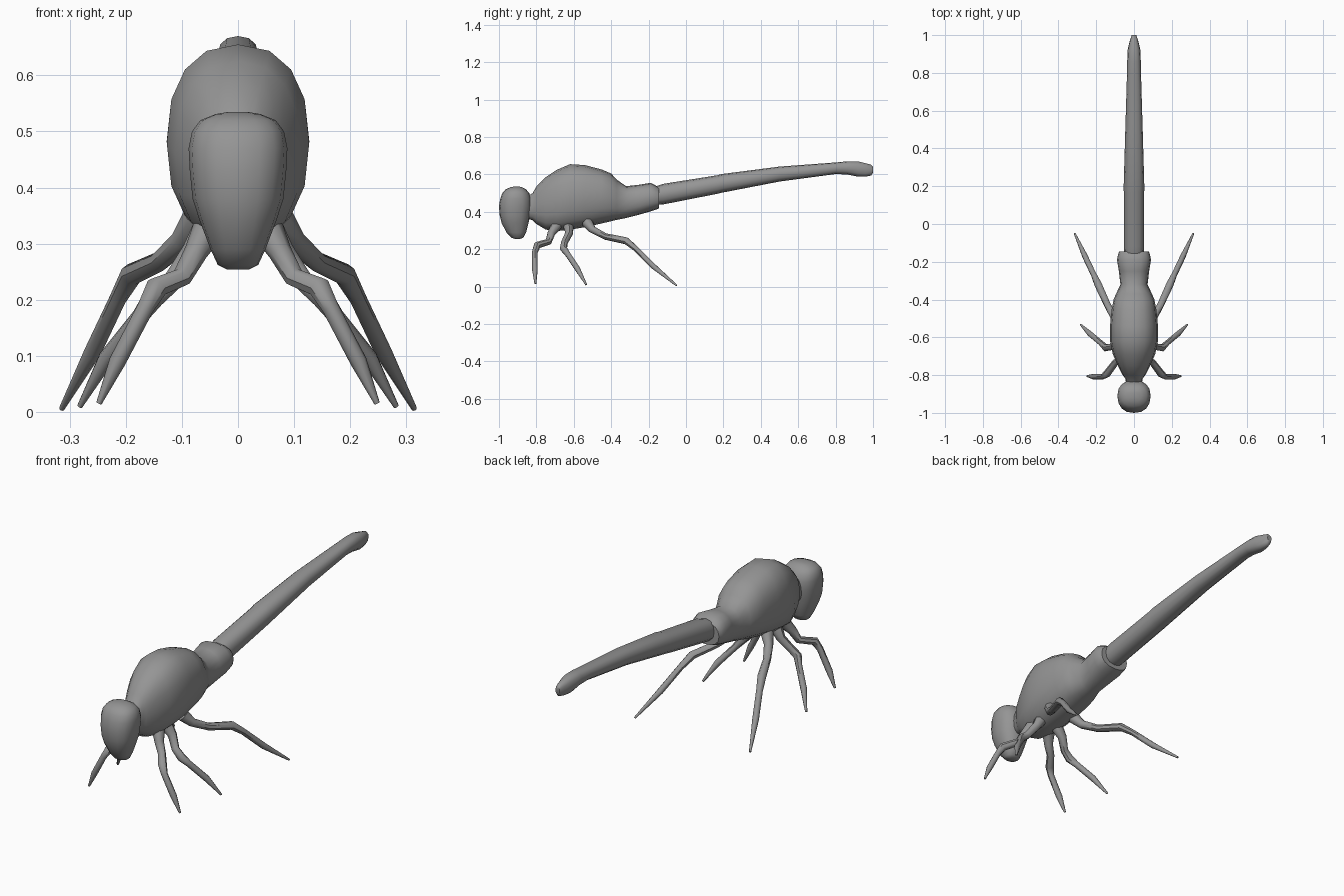
import bpy, bmesh
from math import cos, sin, pi, copysign
from mathutils import Vector

cube = bpy.data.objects.get("Cube")
if cube:
    bpy.data.objects.remove(cube, do_unlink=True)

grey = bpy.data.materials.new("matte_grey")
grey.use_nodes = True
colour = (0.3, 0.3, 0.3, 1)
grey.diffuse_color = colour
grey.node_tree.nodes["Principled BSDF"].inputs["Base Color"].default_value = colour


def finish(name, mesh):
    for p in mesh.polygons:
        p.use_smooth = True
    mesh.materials.clear()
    mesh.materials.append(grey)
    ob = bpy.data.objects.new(name, mesh)
    bpy.context.collection.objects.link(ob)
    bpy.ops.object.select_all(action="DESELECT")
    ob.select_set(True)
    bpy.context.view_layer.objects.active = ob
    bpy.ops.object.shade_smooth_by_angle(angle=pi / 4)
    return ob


def power(v, e):
    return copysign(abs(v) ** e, v)


def loft(name, sections, upright=False, sides=16, square=0.85, smooth=0):
    """Skin closed rings; each section is (position, low, high, half width)."""
    bm = bmesh.new()
    rings = []
    for pos, low, high, half in sections:
        ring = []
        for i in range(sides):
            a = 2 * pi * i / sides
            across = half * power(cos(a), square)
            along = (low + high) / 2 + (high - low) / 2 * power(sin(a), square)
            co = (across, along, pos) if upright else (across, pos, along)
            ring.append(bm.verts.new(co))
        rings.append(ring)
    for a, b in zip(rings, rings[1:]):
        for i in range(sides):
            j = (i + 1) % sides
            bm.faces.new((a[i], a[j], b[j], b[i]))
    bm.faces.new(rings[0])
    bm.faces.new(rings[-1])
    bmesh.ops.recalc_face_normals(bm, faces=bm.faces)
    mesh = bpy.data.meshes.new(name)
    bm.to_mesh(mesh)
    bm.free()
    return finish(name, mesh)


def leg(name, points, radii, side):
    """Tapered tube through the joints."""
    curve = bpy.data.curves.new(name, "CURVE")
    curve.dimensions = "3D"
    curve.bevel_depth = 1
    curve.bevel_resolution = 2
    curve.use_fill_caps = True
    spline = curve.splines.new("POLY")
    spline.points.add(len(points) - 1)
    for p, (x, y, z), r in zip(spline.points, points, radii):
        p.co = (side * x, y, z, 1)
        p.radius = r
    temp = bpy.data.objects.new(name + "_path", curve)
    bpy.context.collection.objects.link(temp)
    graph = bpy.context.evaluated_depsgraph_get()
    mesh = bpy.data.meshes.new_from_object(temp.evaluated_get(graph))
    bpy.data.objects.remove(temp, do_unlink=True)
    return finish(name, mesh)


# Head: tall pear shape, narrow at the mouth
loft("head", [
    (.254, -.91, -.89, .02), (.262, -.935, -.87, .036), (.29, -.96, -.855, .049),
    (.34, -.986, -.842, .068), (.38, -.996, -.834, .081), (.43, -1, -.826, .086),
    (.47, -.993, -.828, .088), (.50, -.982, -.838, .082), (.52, -.965, -.855, .067),
    (.531, -.94, -.875, .04), (.535, -.92, -.89, .015)], upright=True)

# Thorax: neck, humped back, waist and flared collar
loft("thorax", [
    (-.87, .37, .47, .04), (-.82, .355, .50, .045), (-.80, .335, .535, .06),
    (-.75, .305, .585, .085), (-.69, .297, .625, .112), (-.62, .305, .655, .127),
    (-.54, .318, .65, .127), (-.45, .338, .626, .118), (-.40, .35, .605, .108),
    (-.37, .357, .572, .095), (-.32, .367, .537, .072), (-.25, .385, .545, .08),
    (-.19, .402, .555, .09), (-.16, .412, .54, .084), (-.145, .418, .53, .078)])

# Abdomen: long rising rod with a bulbed tip
loft("abdomen", [
    (-.18, .435, .53, .05), (-.12, .44, .55, .054), (.17, .497, .596, .054),
    (.19, .502, .602, .055), (.5, .562, .642, .046), (.8, .602, .664, .037),
    (.86, .6, .67, .036), (.92, .588, .67, .034), (.96, .588, .66, .025),
    (.99, .594, .652, .016), (1, .61, .64, .012)], sides=12)

# Legs: hip, thigh, knee, shin and foot tip, mirrored
thickness = (.03, .021, .018, .02, .015, .015, .005)
legs = {
    "front_leg": ((.05, -.69, .33), (.075, -.72, .285), (.1, -.735, .24), (.145, -.795, .222),
                  (.165, -.808, .185), (.215, -.808, .09), (.248, -.805, .015)),
    "middle_leg": ((.05, -.63, .33), (.08, -.625, .285), (.115, -.65, .235), (.15, -.655, .205),
                   (.175, -.63, .17), (.235, -.58, .095), (.282, -.533, .01)),
    "hind_leg": ((.07, -.53, .345), (.1, -.5, .305), (.14, -.43, .268), (.19, -.32, .245),
                 (.215, -.265, .2), (.26, -.17, .105), (.314, -.05, .006)),
}
for name, points in legs.items():
    for label, side in (("left", 1), ("right", -1)):
        leg(label + "_" + name, points, thickness, side)
